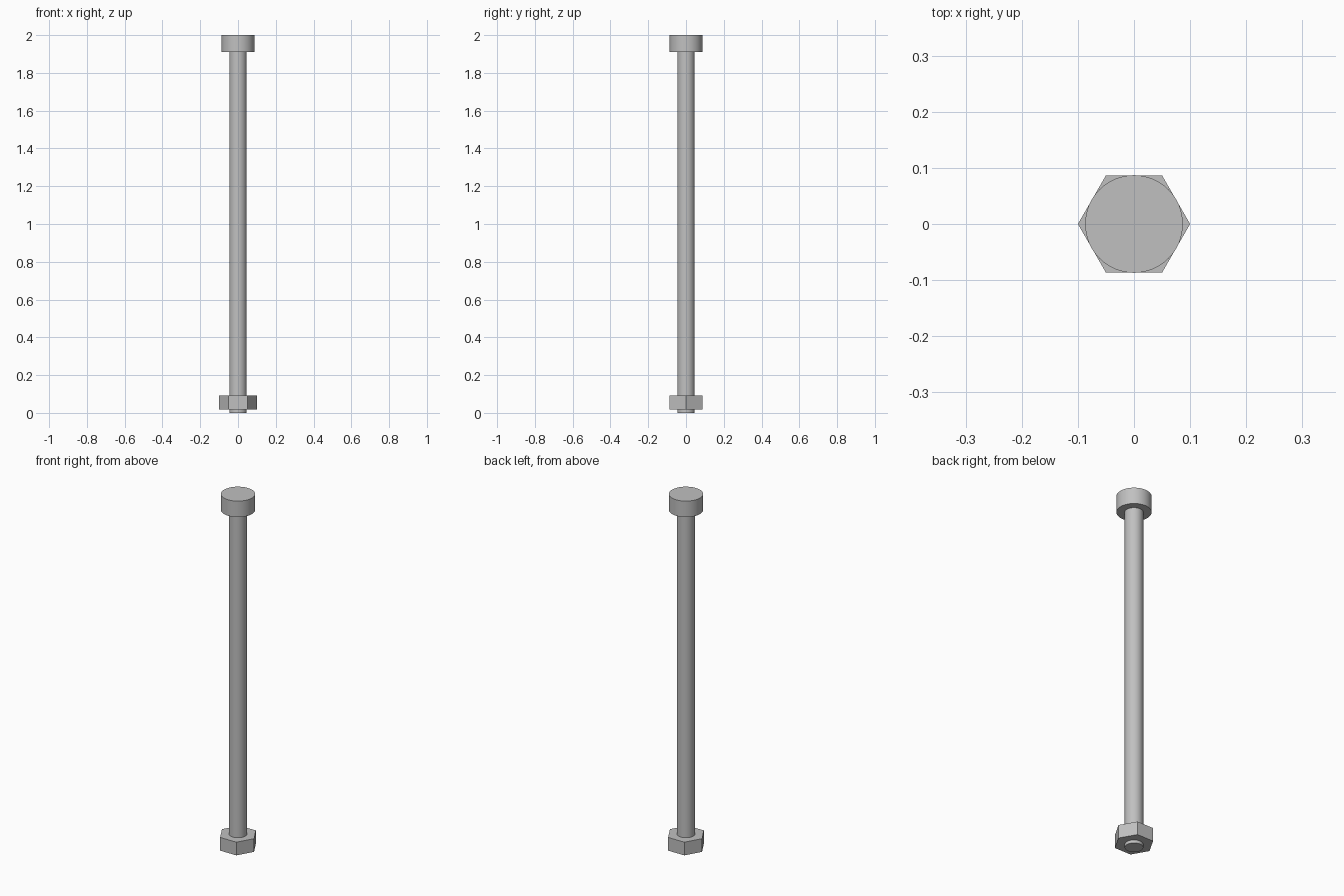
import bpy
import math

cube = bpy.data.objects.get("Cube")
if cube:
    bpy.data.objects.remove(cube, do_unlink=True)

# Single grey metal
steel = bpy.data.materials.new("grey_steel")
steel.use_nodes = True
GREY = (0.53, 0.53, 0.53, 1.0)
steel.diffuse_color = GREY
steel.node_tree.nodes["Principled BSDF"].inputs["Base Color"].default_value = GREY


def prism(name, sides, radius, bottom, top, turn=0.0, smooth=True):
    """Upright prism or cylinder between two heights."""
    bpy.ops.mesh.primitive_cylinder_add(
        vertices=sides, radius=radius, depth=top - bottom,
        location=(0, 0, (bottom + top) / 2), rotation=(0, 0, turn))
    part = bpy.context.object
    part.name = name
    part.data.materials.append(steel)
    if smooth:
        bpy.ops.object.shade_smooth_by_angle(angle=math.radians(30))
    return part


# Round head, long shank, and hexagonal nut with corners on the x axis
prism("bolt_head", 64, 0.087, 1.91, 2.0)
prism("bolt_shank", 64, 0.046, 0.0, 1.91)
prism("hex_nut", 6, 0.1, 0.017, 0.091, turn=math.radians(30), smooth=False)
